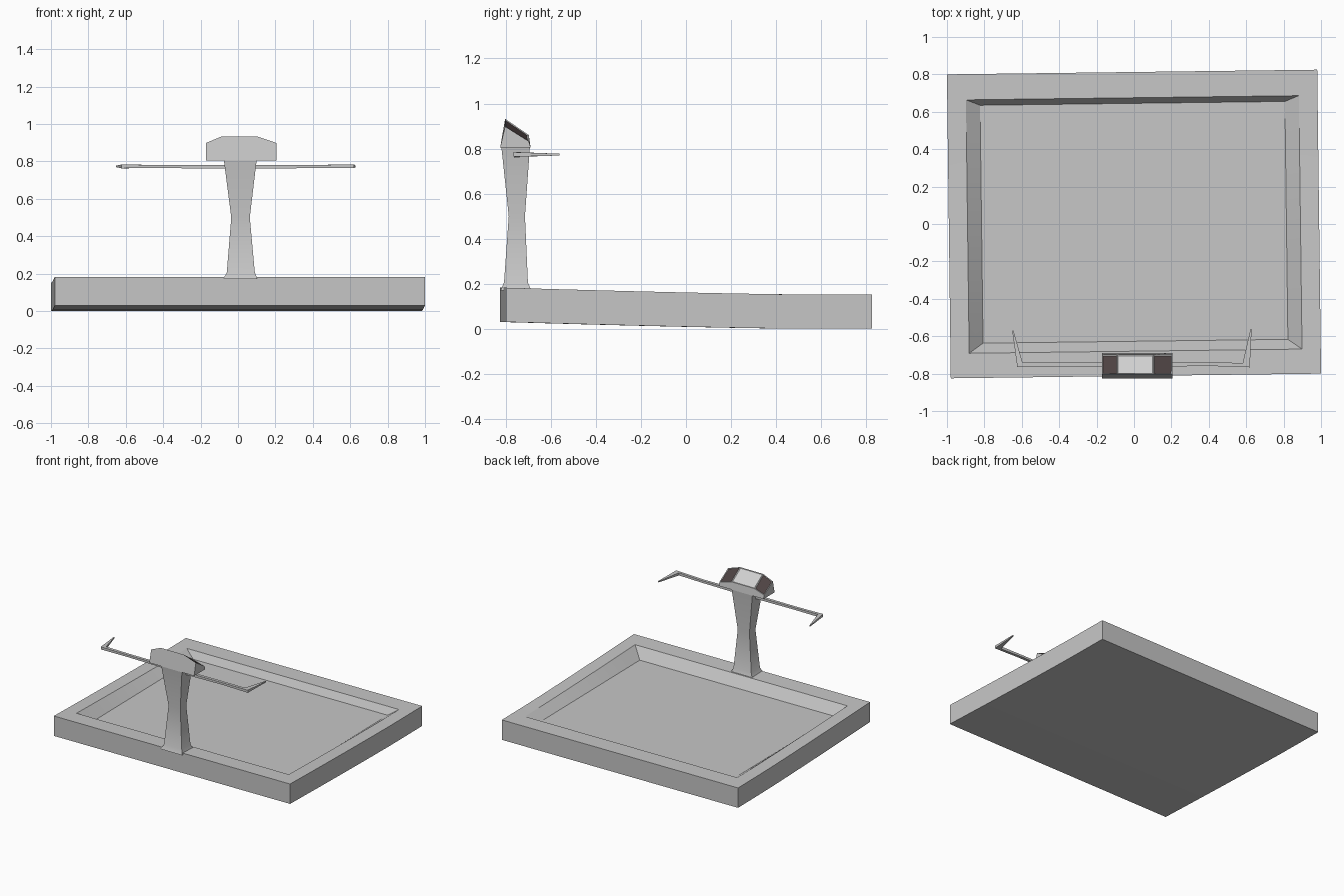
import bpy, bmesh
from math import cos, sin

cube = bpy.data.objects.get("Cube")
if cube:
    bpy.data.objects.remove(cube, do_unlink=True)


def material(name, color):
    m = bpy.data.materials.new(name)
    m.diffuse_color = (*color, 1)
    m.use_nodes = True
    m.node_tree.nodes["Principled BSDF"].inputs["Base Color"].default_value = (*color, 1)
    return m


GREY = material("grey metal", (0.57, 0.57, 0.57))
LIGHT = material("light panel", (0.63, 0.63, 0.63))
DARK = material("dark panel", (0.075, 0.055, 0.055))


def finish(bm, name, materials=(GREY,), smooth_angle=0):
    bmesh.ops.recalc_face_normals(bm, faces=bm.faces)
    mesh = bpy.data.meshes.new(name)
    bm.to_mesh(mesh)
    bm.free()
    obj = bpy.data.objects.new(name, mesh)
    bpy.context.collection.objects.link(obj)
    for m in materials:
        mesh.materials.append(m)
    if smooth_angle:
        bpy.ops.object.select_all(action="DESELECT")
        obj.select_set(True)
        bpy.context.view_layer.objects.active = obj
        bpy.ops.object.shade_smooth_by_angle(angle=smooth_angle)
    return obj


def loft(sections):
    """Join a list of equal point rings into a capped solid."""
    bm = bmesh.new()
    rings = [[bm.verts.new(p) for p in ring] for ring in sections]
    for a, b in zip(rings, rings[1:]):
        for i in range(len(a)):
            j = (i + 1) % len(a)
            bm.faces.new((a[i], a[j], b[j], b[i]))
    bm.faces.new(rings[0])
    bm.faces.new(rings[-1])
    return bm


# Tray: gently bent slab with a level sunken floor, turned very slightly
ANGLE, ROWS = 0.0126, 9


def bend(y):
    return 0.03 * max(0, (0.5 - y) / 1.31) ** 1.3


def tray_ring(bm, hx, y0, y1, z, bent):
    pairs = []
    for i in range(ROWS):
        y = y0 + (y1 - y0) * i / (ROWS - 1)
        pairs.append([bm.verts.new((x * cos(ANGLE) - y * sin(ANGLE),
                                    x * sin(ANGLE) + y * cos(ANGLE),
                                    z + bent * bend(y))) for x in (-hx, hx)])
    return pairs


bm = bmesh.new()
rings = [tray_ring(bm, *r) for r in (
    (0.99, -0.8125, 0.8125, 0, 1),
    (0.99, -0.8125, 0.8125, 0.152, 1),
    (0.89, -0.68, 0.675, 0.152, 1),
    (0.815, -0.627, 0.645, 0.1, 0))]
for a, b in zip(rings, rings[1:]):
    for side in (0, 1):
        for i in range(ROWS - 1):
            bm.faces.new((a[i][side], a[i + 1][side], b[i + 1][side], b[i][side]))
    for end in (0, -1):
        bm.faces.new((a[end][0], a[end][1], b[end][1], b[end][0]))
for ring in (rings[0], rings[-1]):
    for p, q in zip(ring, ring[1:]):
        bm.faces.new((p[0], p[1], q[1], q[0]))
finish(bm, "tray", smooth_angle=0.4)

# Post: waisted four-sided column with a small flared foot
post = []
for z, x0, x1, y0, y1 in ((0.17, -0.08, 0.105, -0.823, -0.687),
                          (0.205, -0.06, 0.09, -0.808, -0.702),
                          (0.5, -0.036, 0.063, -0.787, -0.715),
                          (0.81, -0.076, 0.1, -0.82, -0.693)):
    post.append([(x0, y0, z), (x1, y0, z), (x1, y1, z), (x0, y1, z)])
finish(loft(post), "post", smooth_angle=0.8)

# Console head: chamfered block whose top slopes down to the rear
XS = (-0.172, -0.09, 0.105, 0.206)


def head_outline(y_low, y_top, peak, drop):
    top = [(x, y_top, peak - (drop if x in (XS[0], XS[-1]) else 0)) for x in XS]
    return [(XS[0], y_low, 0.805)] + top + [(XS[-1], y_low, 0.805)]


bm = loft([head_outline(-0.825, -0.803, 0.932, 0.034),
           head_outline(-0.69, -0.698, 0.86, 0.028)])
bmesh.ops.recalc_face_normals(bm, faces=bm.faces)
bm.normal_update()
panels = [f for f in bm.faces if f.normal.z > 0.5]
bmesh.ops.inset_individual(bm, faces=panels, thickness=0.008, depth=-0.004)
for f in panels:
    f.material_index = 1 if abs(f.calc_center_median().x - 0.01) < 0.05 else 2
finish(bm, "console_head", (GREY, LIGHT, DARK))


# Handlebars: thin square bars with tapered grips bent to the rear
def handlebar(name, path):
    sections = []
    for x, y, z, sx, sy, sz in path:
        sections.append([(x - sx, y - sy, z - sz), (x + sx, y + sy, z - sz),
                         (x + sx, y + sy, z + sz), (x - sx, y - sy, z + sz)])
    finish(loft(sections), name)


handlebar("left_handlebar", ((0.02, -0.752, 0.77, 0, 0.012, 0.01),
                             (0.4, -0.748, 0.772, 0, 0.011, 0.008),
                             (0.6, -0.755, 0.774, -0.019, 0.011, 0.01),
                             (0.626, -0.562, 0.773, -0.003, 0, 0.004)))
handlebar("right_handlebar", ((0.02, -0.752, 0.77, 0, 0.012, 0.01),
                              (-0.4, -0.752, 0.772, 0, 0.011, 0.008),
                              (-0.61, -0.753, 0.773, 0.014, 0.012, 0.01),
                              (-0.648, -0.57, 0.773, 0.003, 0, 0.004)))
